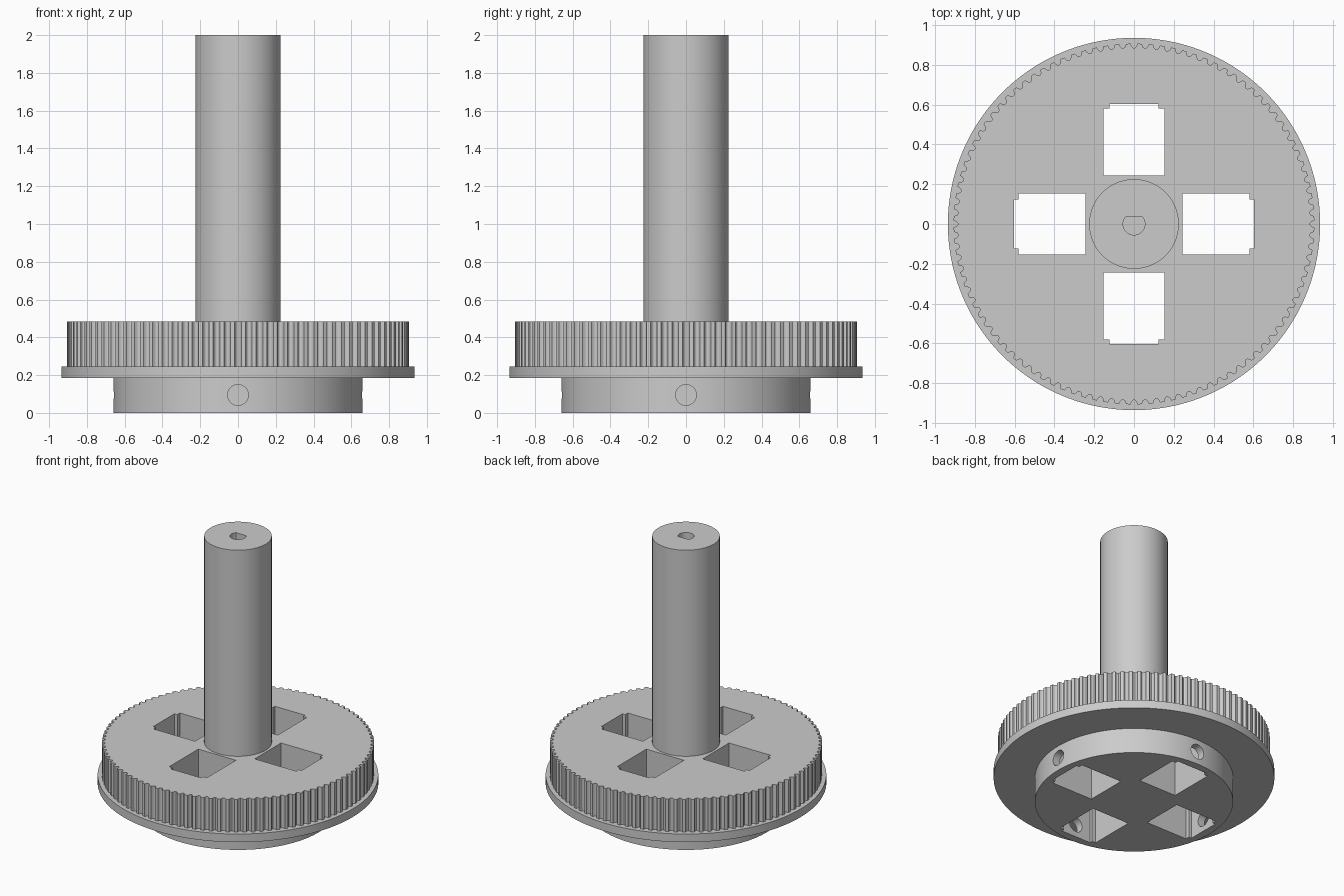
import bpy, bmesh, math
from mathutils import Matrix

cube = bpy.data.objects.get("Cube")
if cube:
    bpy.data.objects.remove(cube, do_unlink=True)

TEETH = 100
grey = bpy.data.materials.new("light grey plastic")
grey.use_nodes = True
colour = (0.6, 0.6, 0.6, 1)
grey.diffuse_color = colour
grey.node_tree.nodes["Principled BSDF"].inputs["Base Color"].default_value = colour


def prism(name, outline, z0, z1, matrix=Matrix()):
    """Solid made by extruding a closed outline from z0 to z1."""
    bm = bmesh.new()
    face = bm.faces.new([bm.verts.new((x, y, z0)) for x, y in outline])
    ext = bmesh.ops.extrude_face_region(bm, geom=[face])
    top = [v for v in ext["geom"] if isinstance(v, bmesh.types.BMVert)]
    bmesh.ops.translate(bm, verts=top, vec=(0, 0, z1 - z0))
    bmesh.ops.recalc_face_normals(bm, faces=bm.faces)
    bm.transform(matrix)
    mesh = bpy.data.meshes.new(name)
    bm.to_mesh(mesh)
    bm.free()
    mesh.materials.append(grey)
    obj = bpy.data.objects.new(name, mesh)
    bpy.context.collection.objects.link(obj)
    return obj


def circle(r, n=96):
    return [(r * math.cos(math.tau * i / n), r * math.sin(math.tau * i / n))
            for i in range(n)]


def gear_outline(root, tip):
    """Belt pulley rim: flat lands with rounded grooves."""
    points = []
    groove = 0.62
    for t in range(TEETH):
        for k in range(9):
            u = k / 8
            depth = (tip - root) * math.sin(math.pi * u) ** 0.6 if 0 < k < 8 else 0
            a = math.tau * (t + groove * (u - 0.5)) / TEETH + math.pi / 2
            points.append(((tip - depth) * math.cos(a), (tip - depth) * math.sin(a)))
    return points


def combine(target, other, operation):
    mod = target.modifiers.new(operation, "BOOLEAN")
    mod.operation = operation
    mod.solver = "EXACT"
    mod.object = other
    bpy.context.view_layer.objects.active = target
    bpy.ops.object.modifier_apply(modifier=mod.name)
    bpy.data.objects.remove(other, do_unlink=True)


# Stacked solids: hub, flange, toothed rim and shaft
body = prism("pulley_with_shaft", circle(0.66, 128), 0, 0.22)
for part in (prism("flange", circle(0.935, 160), 0.185, 0.245),
             prism("toothed_rim", gear_outline(0.884, 0.906), 0.215, 0.485),
             prism("shaft", circle(0.225), 0.3, 2.0)):
    combine(body, part, "UNION")

# Four pockets with stepped outer corners, each with a radial screw hole
half = [(0.243, 0.153), (0.58, 0.153), (0.58, 0.123), (0.603, 0.123)]
pocket = half + [(x, -y) for x, y in reversed(half)]
for i in range(4):
    turn = Matrix.Rotation(i * math.pi / 2, 4, "Z")
    combine(body, prism("pocket_cutter", pocket, -0.1, 0.6, turn), "DIFFERENCE")
    radial = turn @ Matrix.Translation((0, 0, 0.095)) @ Matrix.Rotation(math.pi / 2, 4, "Y")
    combine(body, prism("screw_cutter", circle(0.055, 32), 0.5, 0.8, radial), "DIFFERENCE")

# Blind D-shaped bore in the shaft end
flat = 0.035
bore = [p for p in circle(0.055, 48) if p[1] < flat]
edge = math.sqrt(0.055 ** 2 - flat ** 2)
bore = sorted(bore + [(edge, flat), (-edge, flat)], key=lambda p: math.atan2(p[1], p[0]))
combine(body, prism("bore_cutter", bore, 1.6, 2.1), "DIFFERENCE")

bpy.ops.object.select_all(action="DESELECT")
body.select_set(True)
bpy.context.view_layer.objects.active = body
bpy.ops.object.shade_smooth_by_angle(angle=math.radians(25))
